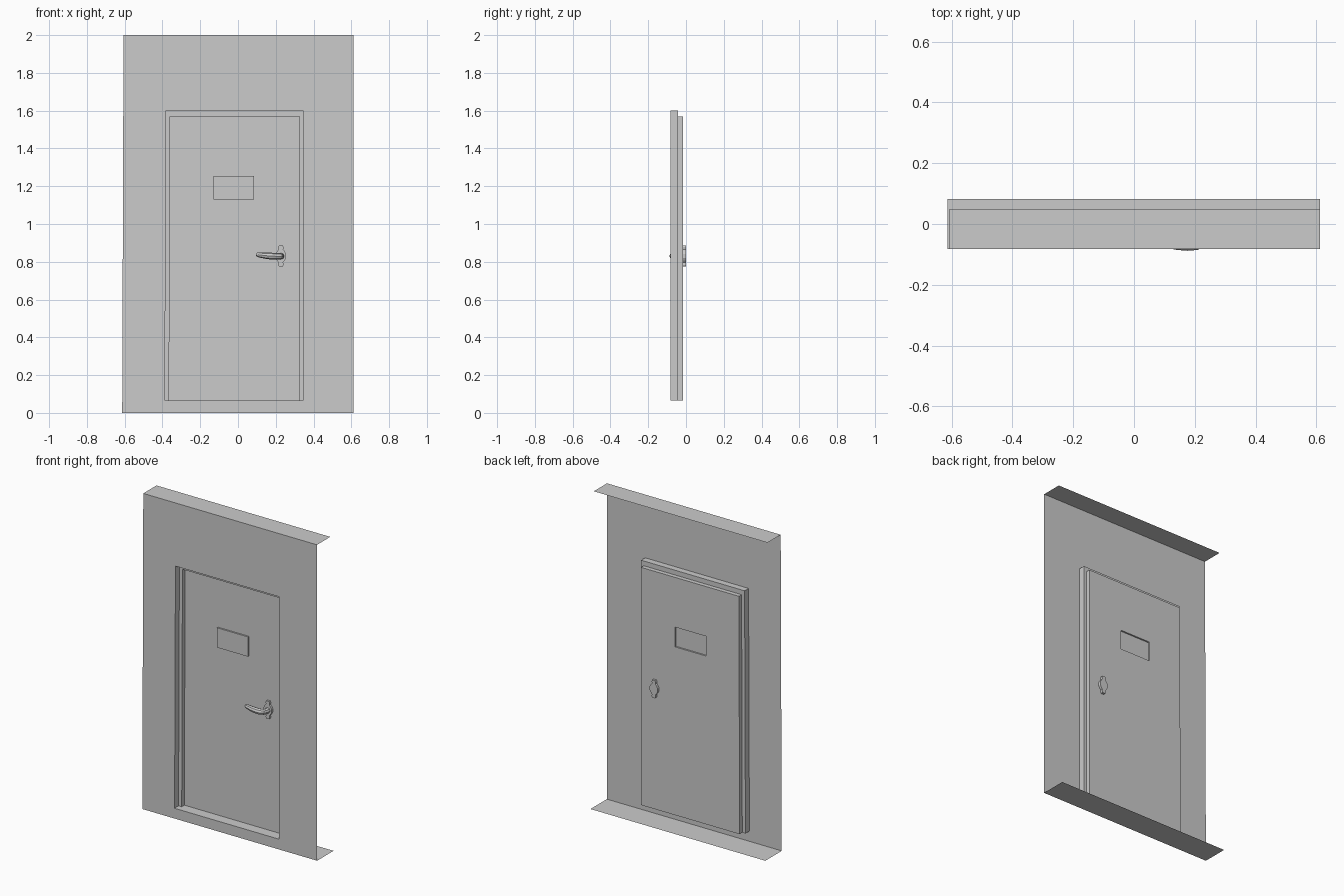
import bpy, bmesh
from mathutils import Vector

if "Cube" in bpy.data.objects:
    bpy.data.objects.remove(bpy.data.objects["Cube"])


def make_object(name, bm):
    mesh = bpy.data.meshes.new(name)
    bm.to_mesh(mesh)
    bm.free()
    obj = bpy.data.objects.new(name, mesh)
    bpy.context.collection.objects.link(obj)
    return obj


def loop(xl0, xl1, xr0, xr1, z0, z1, y):
    """Four corners seen from the front: left/right x at bottom (0) and top (1)."""
    return [(xl0, y, z0), (xr0, y, z0), (xr1, y, z1), (xl1, y, z1)]


def shell(name, loops, cap=False):
    """Open sheet bridging successive four-cornered loops, inwards."""
    bm = bmesh.new()
    rings = [[bm.verts.new(p) for p in l] for l in loops]
    for a, b in zip(rings, rings[1:]):
        for i in range(4):
            j = (i + 1) % 4
            if all(v.co.z == a[i].co.z and v.co.y == a[i].co.y for v in (a[j], b[i], b[j])):
                continue  # flush threshold: no ledge here
            bm.faces.new((a[i], a[j], b[j], b[i]))
    if cap:
        bm.faces.new(rings[-1])
    return make_object(name, bm)


# shared outlines
FRONT, LEDGE, DOOR = -0.082, -0.042, -0.015
wall = loop(-0.613, -0.606, 0.612, 0.611, 0, 2, FRONT)
outer = (-0.387, -0.381, 0.344, 0.344, 0.065, 1.6)
inner = (-0.365, -0.360, 0.325, 0.325, 0.065, 1.57)
sign = (-0.131, -0.129, 0.086, 0.086, 1.13, 1.255)

# wall, stepped frame, door sheet and raised hollow sign
shell("wall", [wall, loop(*outer, FRONT)])
shell("door_frame", [loop(*outer, FRONT), loop(*outer, LEDGE),
                     loop(*inner, LEDGE), loop(*inner, DOOR)])
shell("door_panel", [loop(*inner, DOOR), loop(*sign, DOOR)])
shell("sign", [loop(*sign, DOOR), loop(*sign, DOOR - 0.01)], cap=True)

# flat returns at the top and bottom of the wall
for name, a, b, depth in (("top_return", wall[3], wall[2], 0.05),
                          ("bottom_return", wall[1], wall[0], 0.082)):
    bm = bmesh.new()
    bm.faces.new([bm.verts.new(p) for p in
                  (a, b, (b[0], depth, b[2]), (a[0], depth, a[2]))])
    make_object(name, bm)

# shaped handle plate, passing through the door
HX, HZ = 0.227, 0.831
half = [(0.010, -0.056), (0.014, -0.047), (0.012, -0.034), (0.020, -0.025), (0.028, -0.010),
        (0.028, 0.010), (0.020, 0.025), (0.012, 0.034), (0.014, 0.047), (0.010, 0.056)]
outline = half + [(-x, z) for x, z in reversed(half)]
bm = bmesh.new()
face = bm.faces.new([bm.verts.new((HX + x, -0.028, HZ + z)) for x, z in outline])
ext = bmesh.ops.extrude_face_region(bm, geom=[face], use_keep_orig=True)
bmesh.ops.translate(bm, vec=Vector((0, 0.028, 0)),
                    verts=[g for g in ext["geom"] if isinstance(g, bmesh.types.BMVert)])
bmesh.ops.recalc_face_normals(bm, faces=bm.faces)
make_object("handle_plate", bm)

# curved lever: neck out of the plate, then sweeping left
path = [(0.228, -0.02, 0.83, 0.017), (0.228, -0.045, 0.829, 0.016),
        (0.222, -0.060, 0.829, 0.017), (0.205, -0.068, 0.829, 0.018),
        (0.175, -0.070, 0.830, 0.018), (0.140, -0.069, 0.833, 0.016),
        (0.110, -0.066, 0.837, 0.013), (0.099, -0.065, 0.839, 0.009),
        (0.095, -0.065, 0.840, 0.004)]
curve = bpy.data.curves.new("lever", 'CURVE')
curve.dimensions = '3D'
curve.bevel_depth = 1.0
curve.bevel_resolution = 2
curve.use_fill_caps = True
spline = curve.splines.new('POLY')
spline.points.add(len(path) - 1)
for p, (x, y, z, r) in zip(spline.points, path):
    p.co = (x, y, z, 1)
    p.radius = r
lever = bpy.data.objects.new("lever", curve)
bpy.context.collection.objects.link(lever)
bpy.context.view_layer.objects.active = lever
lever.select_set(True)
bpy.ops.object.convert(target='MESH')
bpy.ops.object.shade_smooth_by_angle()
